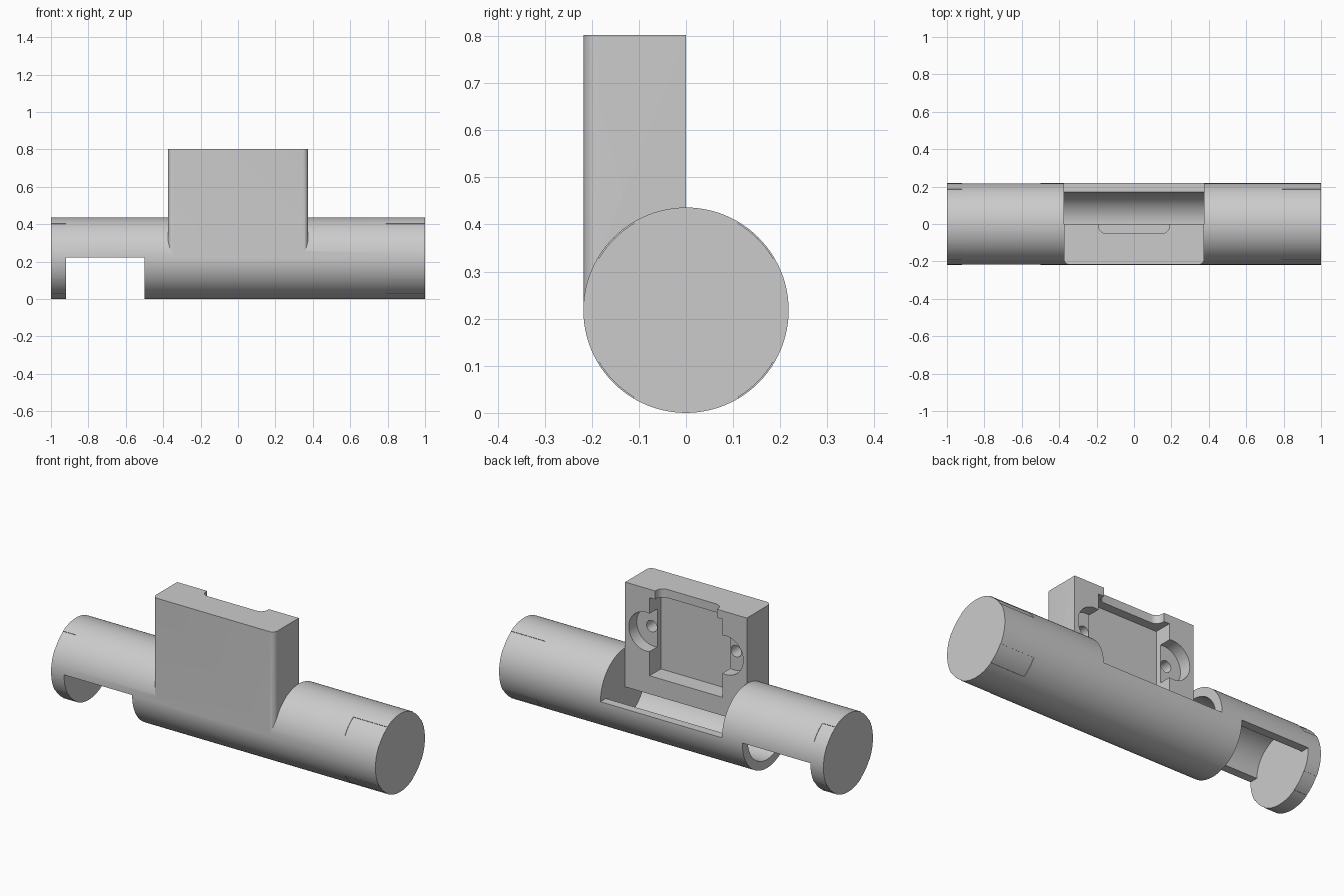
import bpy, bmesh
from math import cos, sin, radians

old = bpy.data.objects.get("Cube")
if old:
    bpy.data.objects.remove(old)

R = 0.218        # tube radius, also the height of its axis
BORE = 0.17      # inner radius
HALF = 0.375     # half width of the housing block

grey = bpy.data.materials.new("plain_grey")
grey.use_nodes = True
grey.diffuse_color = (0.6, 0.6, 0.6, 1)
grey.node_tree.nodes["Principled BSDF"].inputs["Base Color"].default_value = (0.6, 0.6, 0.6, 1)


def arc(u, v, r, start, end, n):
    """Points along an arc, angles in degrees."""
    steps = [radians(start + (end - start) * i / n) for i in range(n + 1)]
    return [(u + r * cos(a), v + r * sin(a)) for a in steps]


def circle(u, v, r, n):
    return arc(u, v, r, 0, 360, n)[:-1]


def rect(u0, u1, v0, v1):
    return [(u0, v0), (u1, v0), (u1, v1), (u0, v1)]


def prism(name, outline, axis, lo, hi):
    """Extrude a flat outline along the given axis from lo to hi."""
    place = {"x": lambda u, v, w: (w, u, v),
             "y": lambda u, v, w: (u, w, v),
             "z": lambda u, v, w: (u, v, w)}[axis]
    bm = bmesh.new()
    rings = [[bm.verts.new(place(u, v, w)) for u, v in outline] for w in (lo, hi)]
    for ring in rings:
        bm.faces.new(ring)
    n = len(outline)
    for i in range(n):
        j = (i + 1) % n
        bm.faces.new((rings[0][i], rings[0][j], rings[1][j], rings[1][i]))
    bmesh.ops.recalc_face_normals(bm, faces=bm.faces)
    mesh = bpy.data.meshes.new(name)
    bm.to_mesh(mesh)
    bm.free()
    mesh.materials.append(grey)
    obj = bpy.data.objects.new(name, mesh)
    bpy.context.collection.objects.link(obj)
    return obj


def combine(body, tool, operation="DIFFERENCE"):
    """Apply a boolean to the body and discard the tool."""
    tool.hide_render = True
    mod = body.modifiers.new(tool.name, "BOOLEAN")
    mod.operation, mod.solver, mod.object = operation, "EXACT", tool
    bpy.ops.object.select_all(action="DESELECT")
    bpy.context.view_layer.objects.active = body
    body.select_set(True)
    bpy.ops.object.modifier_apply(modifier=mod.name)
    bpy.data.objects.remove(tool)


# Main tube with a blind bore, closed at both ends
body = prism("tube_with_housing", circle(0, R, R, 96), "x", -1, 1)
combine(body, prism("bore", circle(0, R, BORE, 96), "x", -0.92, HALF))

# Upright housing block with rounded front corners
r = 0.03
front = -R + 0.0004
outline = (arc(-HALF + r, front + r, r, 180, 270, 8)
           + arc(HALF - r, front + r, r, 270, 360, 8)
           + [(HALF, 0.01), (-HALF, 0.01)])
combine(body, prism("housing", outline, "z", R, 0.802), "UNION")

# Open the tube behind the housing, and the lower half near one end
combine(body, prism("rear_opening", rect(0, 0.4, R, 1), "x", -HALF, HALF))
combine(body, prism("lower_notch", rect(-0.4, 0.4, -0.2, 0.222), "x", -0.92, -0.5))

# Recess in the back of the housing
combine(body, prism("pocket", rect(-0.225, 0.225, 0.32, 0.755), "y", -0.1, 0.1))
for side in (-1, 1):
    combine(body, prism("ear", circle(side * 0.245, 0.56, 0.108, 48), "y", -0.07, 0.1))
    combine(body, prism("screw_hole", circle(side * 0.26, 0.56, 0.032, 24), "y", -0.16, 0.1))

# Rounded slot through the top wall
slot = (arc(-0.15, -0.01, 0.04, 180, 270, 8) + arc(0.15, -0.01, 0.04, 270, 360, 8)
        + [(0.19, 0.1), (-0.19, 0.1)])
combine(body, prism("top_slot", slot, "z", 0.7, 0.9))

# Shallow grip recesses around both ends
for lo, hi in ((-1.1, -0.92), (0.79, 1.1)):
    for quarter in range(4):
        a, b = 90 * quarter + 31, 90 * quarter + 59
        sector = arc(0, R, R - 0.003, a, b, 8) + arc(0, R, R + 0.02, b, a, 8)
        combine(body, prism("grip_recess", sector, "x", lo, hi))

# Smooth curves with crisp edges
bpy.ops.object.select_all(action="DESELECT")
body.select_set(True)
bpy.context.view_layer.objects.active = body
bpy.ops.object.shade_smooth_by_angle(angle=radians(25))
